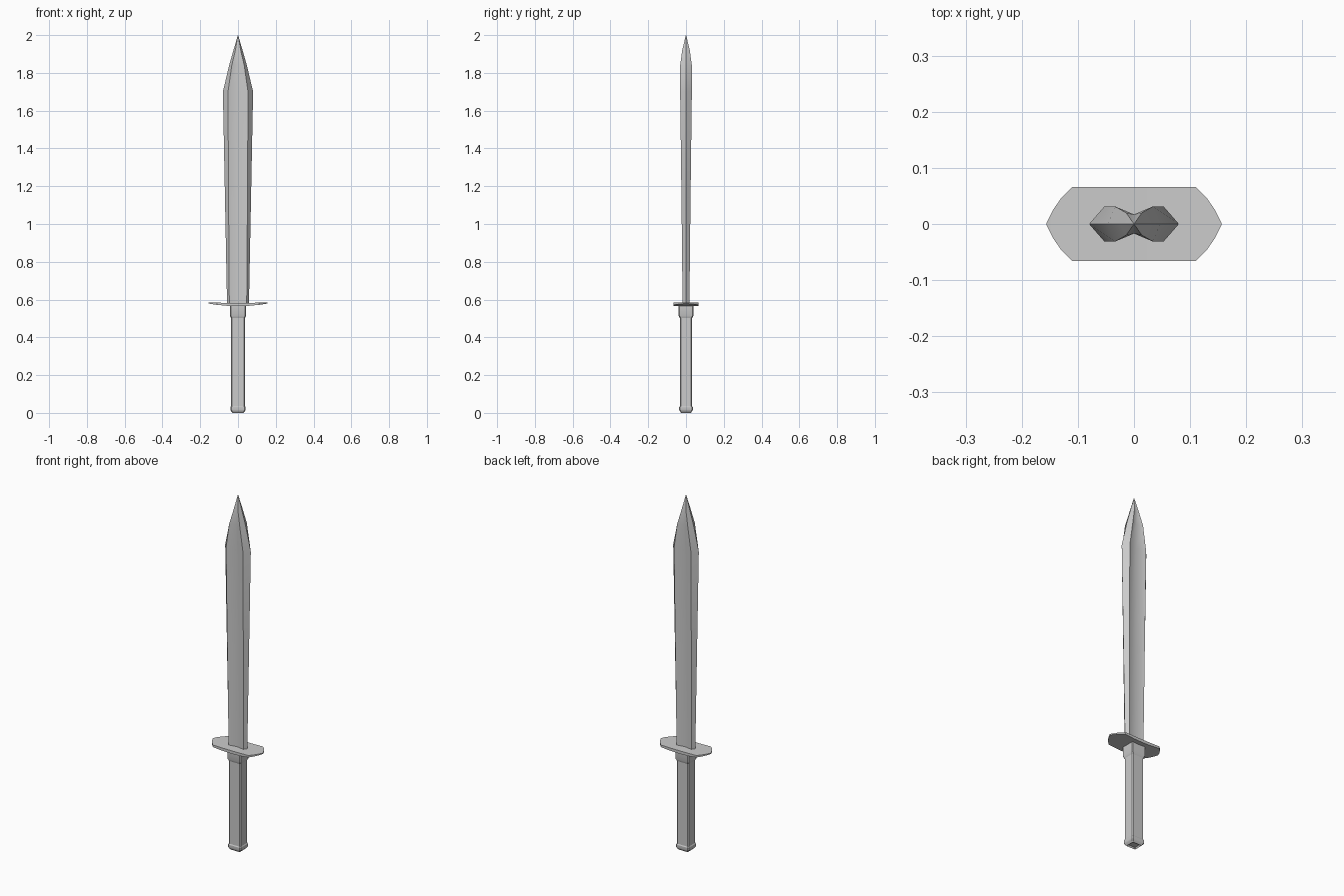
import bpy, math

if "Cube" in bpy.data.objects:
    bpy.data.objects.remove(bpy.data.objects["Cube"])


def loft(name, rings, angle=30):
    """Skin a list of equal-length point rings and cap both ends."""
    n = len(rings[0])
    verts = [p for ring in rings for p in ring]
    faces = [(k * n + i, k * n + (i + 1) % n, (k + 1) * n + (i + 1) % n, (k + 1) * n + i)
             for k in range(len(rings) - 1) for i in range(n)]
    faces += [tuple(reversed(range(n))), tuple(range(len(verts) - n, len(verts)))]
    mesh = bpy.data.meshes.new(name)
    mesh.from_pydata(verts, [], faces)
    mesh.validate()
    obj = bpy.data.objects.new(name, mesh)
    bpy.context.collection.objects.link(obj)
    bpy.ops.object.select_all(action='DESELECT')
    obj.select_set(True)
    bpy.context.view_layer.objects.active = obj
    bpy.ops.object.mode_set(mode='EDIT')
    bpy.ops.mesh.select_all(action='SELECT')
    bpy.ops.mesh.normals_make_consistent(inside=False)
    bpy.ops.object.mode_set(mode='OBJECT')
    bpy.ops.object.shade_smooth_by_angle(angle=math.radians(angle))
    return obj


def blade_ring(z, w, a, t, f):
    """Edge at w, ridge at (a, t), hollow of height f along the middle."""
    return [(w, 0, z), (a, t, z), (0, f, z), (-a, t, z),
            (-w, 0, z), (-a, -t, z), (0, -f, z), (a, -t, z)]


def box_ring(z, x, y, c):
    """Rectangle with corners cut by c."""
    return [(x, c - y, z), (x, y - c, z), (x - c, y, z), (c - x, y, z),
            (-x, y - c, z), (-x, c - y, z), (c - x, -y, z), (x - c, -y, z)]


# Hollow-ground blade
loft("blade", [blade_ring(*s) for s in (
    (0.575, 0.058, 0.046, 0.018, 0.009),
    (1.14, 0.069, 0.050, 0.024, 0.012),
    (1.70, 0.080, 0.053, 0.031, 0.015),
    (1.84, 0.047, 0.033, 0.031, 0.017),
    (1.92, 0.024, 0.014, 0.020, 0.017),
    (2.0, 0.0008, 0.0005, 0.0008, 0.0007))], 45)

# Guard: thin plate, underside bowed, tapered ends
half = [(0, 0.066), (0.055, 0.066), (0.11, 0.066), (0.13, 0.046), (0.145, 0.024), (0.156, 0.002)]
outline = [(-x, y) for x, y in reversed(half[1:])] + half
rings = []
for x, y in outline:
    k = (x / 0.156) ** 2
    lo, hi = 0.565 + 0.014 * k, 0.582 + 0.003 * k
    rings.append([(x, -y, lo), (x, y, lo), (x, y, hi), (x, -y, hi)])
loft("guard", rings)

# Collar under the guard
loft("collar", [box_ring(*s) for s in (
    (0.502, 0.037, 0.033, 0.005), (0.515, 0.043, 0.039, 0.005), (0.57, 0.043, 0.039, 0.005))])

# Grip with cut corners
loft("grip", [box_ring(z, 0.037, 0.033, 0.006) for z in (0.02, 0.51)])

# Pommel cap with a recessed base
loft("pommel", [box_ring(*s) for s in (
    (0.008, 0.023, 0.020, 0.003), (0.0, 0.028, 0.025, 0.004), (0.010, 0.037, 0.034, 0.005),
    (0.016, 0.040, 0.036, 0.005), (0.030, 0.040, 0.036, 0.005), (0.035, 0.037, 0.033, 0.006))])
